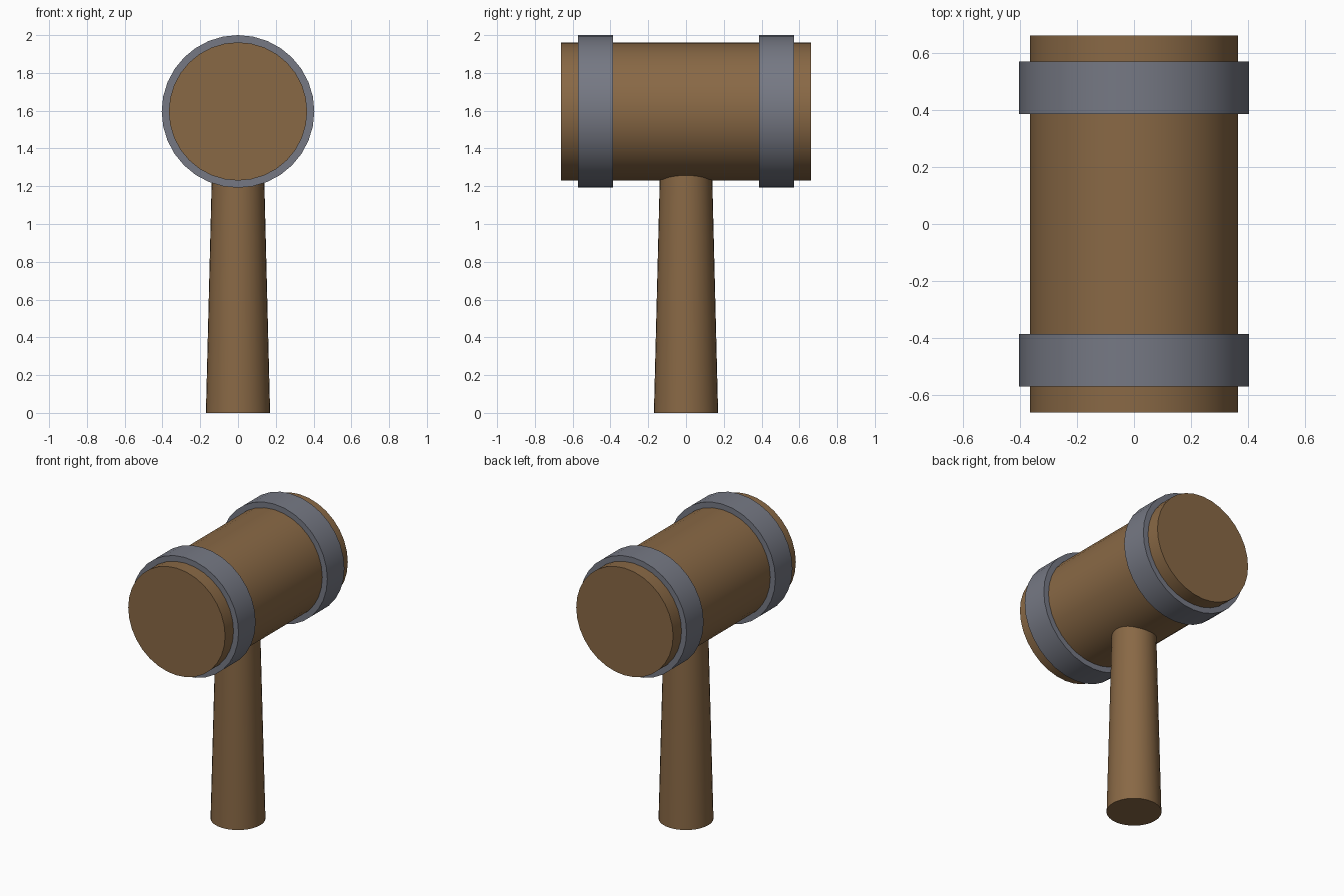
import bpy, bmesh, math
from mathutils import Matrix

if "Cube" in bpy.data.objects:
    bpy.data.objects.remove(bpy.data.objects["Cube"])

HEAD_Z = 1.596
SIDES = 32


def lathe(name, profile, mat, closed=False, along_y=False):
    """Spin (radius, height) points around z; optionally lay the result along y."""
    bm = bmesh.new()
    rings = [[bm.verts.new((r * math.cos(2 * math.pi * i / SIDES),
                            r * math.sin(2 * math.pi * i / SIDES), h))
              for i in range(SIDES)] for r, h in profile]
    pairs = list(zip(rings, rings[1:]))
    if closed:
        pairs.append((rings[-1], rings[0]))
    else:
        bm.faces.new(rings[0])
        bm.faces.new(rings[-1])
    for a, b in pairs:
        for i in range(SIDES):
            j = (i + 1) % SIDES
            bm.faces.new((a[i], a[j], b[j], b[i]))
    if along_y:
        bm.transform(Matrix.Translation((0, 0, HEAD_Z)) @ Matrix.Rotation(-math.pi / 2, 4, 'X'))
    bmesh.ops.recalc_face_normals(bm, faces=bm.faces)
    mesh = bpy.data.meshes.new(name)
    bm.to_mesh(mesh)
    bm.free()
    mesh.materials.append(mat)
    obj = bpy.data.objects.new(name, mesh)
    bpy.context.collection.objects.link(obj)
    bpy.ops.object.select_all(action='DESELECT')
    obj.select_set(True)
    bpy.context.view_layer.objects.active = obj
    bpy.ops.object.shade_smooth_by_angle(angle=math.radians(40))
    return obj


def material(name, color):
    m = bpy.data.materials.new(name)
    m.diffuse_color = color
    m.use_nodes = True
    m.node_tree.nodes["Principled BSDF"].inputs["Base Color"].default_value = m.diffuse_color
    return m


wood = material("wood", (0.25, 0.14, 0.06, 1))
metal = material("metal", (0.18, 0.19, 0.23, 1))

# Tapered handle, its top buried in the head
lathe("handle", [(0.17, 0), (0.137, 1.32)], wood)

# Barrel-shaped striking head
lathe("head", [(0.366, -0.662), (0.366, 0.662)], wood, along_y=True)

# Metal bands near each end of the head
for name, s in (("front_band", -1), ("back_band", 1)):
    a, b = s * 0.387, s * 0.571
    lathe(name, [(0.36, a), (0.404, a), (0.404, b), (0.36, b)], metal, closed=True, along_y=True)
